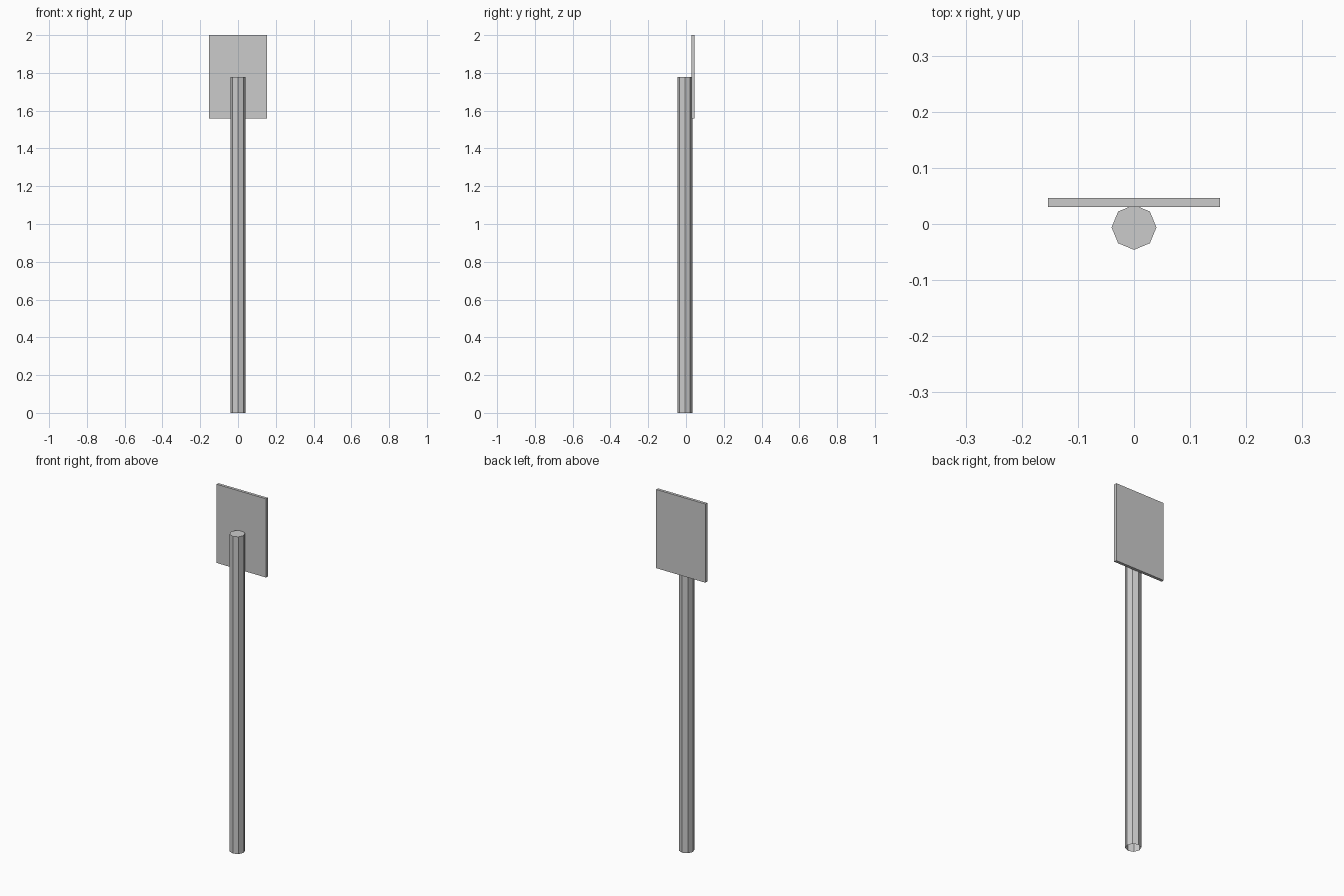
import bpy, bmesh
from math import pi
from mathutils import Matrix

if "Cube" in bpy.data.objects:
    bpy.data.objects.remove(bpy.data.objects["Cube"])


def finish(name, bm):
    bmesh.ops.recalc_face_normals(bm, faces=bm.faces)
    mesh = bpy.data.meshes.new(name)
    bm.to_mesh(mesh)
    bm.free()
    obj = bpy.data.objects.new(name, mesh)
    bpy.context.collection.objects.link(obj)
    return obj


# Eight-sided post, closed on top and open at the ground
POST_R, POST_H, POST_Y = 0.04, 1.778, -0.006
bm = bmesh.new()
bmesh.ops.create_cone(bm, cap_ends=True, segments=8, radius1=POST_R,
                      radius2=POST_R, depth=POST_H,
                      matrix=Matrix.Translation((0, POST_Y, POST_H / 2)) @ Matrix.Rotation(pi / 4, 4, 'Z'))
bm.normal_update()
bottom = [f for f in bm.faces if f.normal.z < -0.9]
bmesh.ops.delete(bm, geom=bottom, context='FACES_ONLY')
finish("post", bm)

# Thin rectangular sign panel fixed behind the post
x, y0, y1, z0, z1 = 0.153, 0.030, 0.046, 1.559, 2.0
bm = bmesh.new()
bmesh.ops.create_cube(bm, size=1, matrix=Matrix.Translation((0, (y0 + y1) / 2, (z0 + z1) / 2))
                      @ Matrix.Diagonal((2 * x, y1 - y0, z1 - z0, 1)))
finish("sign_panel", bm)
